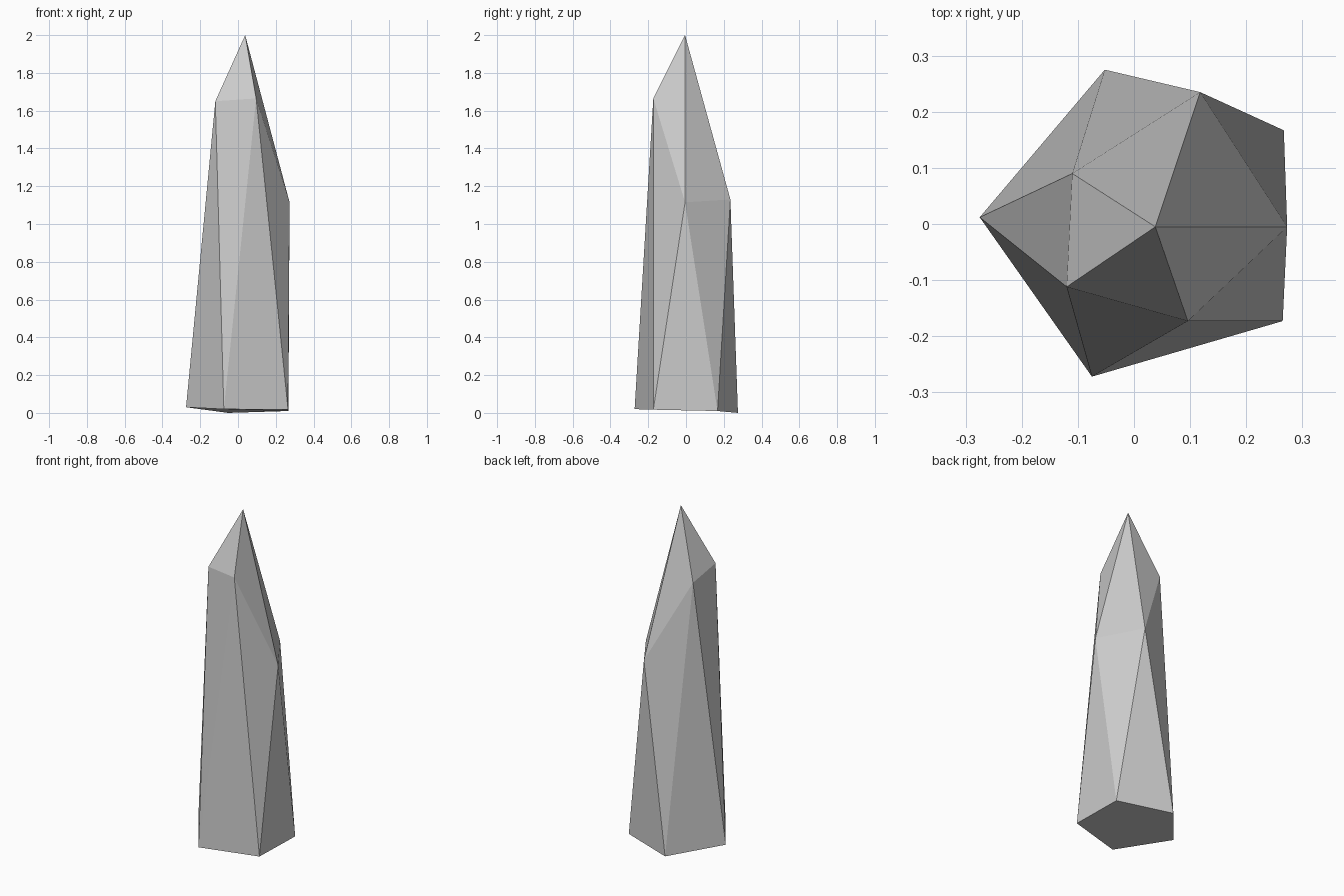
import bpy
import bmesh

cube = bpy.data.objects.get("Cube")
if cube:
    bpy.data.objects.remove(cube, do_unlink=True)

# Single stone grey
grey = bpy.data.materials.new("stone grey")
grey.use_nodes = True
colour = (0.6, 0.6, 0.6, 1.0)
grey.diffuse_color = colour
grey.node_tree.nodes["Principled BSDF"].inputs["Base Color"].default_value = colour

# Corner rings, counter-clockwise from the -x side
BASE = [(-0.275, 0.012, 0.03), (-0.075, -0.272, 0.02), (0.265, -0.173, 0.017),
        (0.267, 0.167, 0.01), (-0.052, 0.275, 0.0)]
SHOULDER = [(-0.12, -0.112, 1.65), (0.096, -0.173, 1.665), (0.273, -0.005, 1.115),
            (0.118, 0.235, 1.13), (-0.11, 0.09, 1.605)]
TIP = (0.038, -0.005, 2.0)

bm = bmesh.new()
base = [bm.verts.new(p) for p in BASE]
shoulder = [bm.verts.new(p) for p in SHOULDER]
tip = bm.verts.new(TIP)

# Alternating side facets and the pointed cap
count = len(base)
for i in range(count):
    j = (i + 1) % count
    bm.faces.new((base[i], base[j], shoulder[i]))
    bm.faces.new((base[j], shoulder[j], shoulder[i]))
    bm.faces.new((shoulder[i], shoulder[j], tip))

# Underside
bm.faces.new(base[::-1])
bmesh.ops.recalc_face_normals(bm, faces=bm.faces[:])

mesh = bpy.data.meshes.new("crystal_shard")
bm.to_mesh(mesh)
bm.free()
mesh.materials.append(grey)
shard = bpy.data.objects.new("crystal_shard", mesh)
bpy.context.collection.objects.link(shard)
